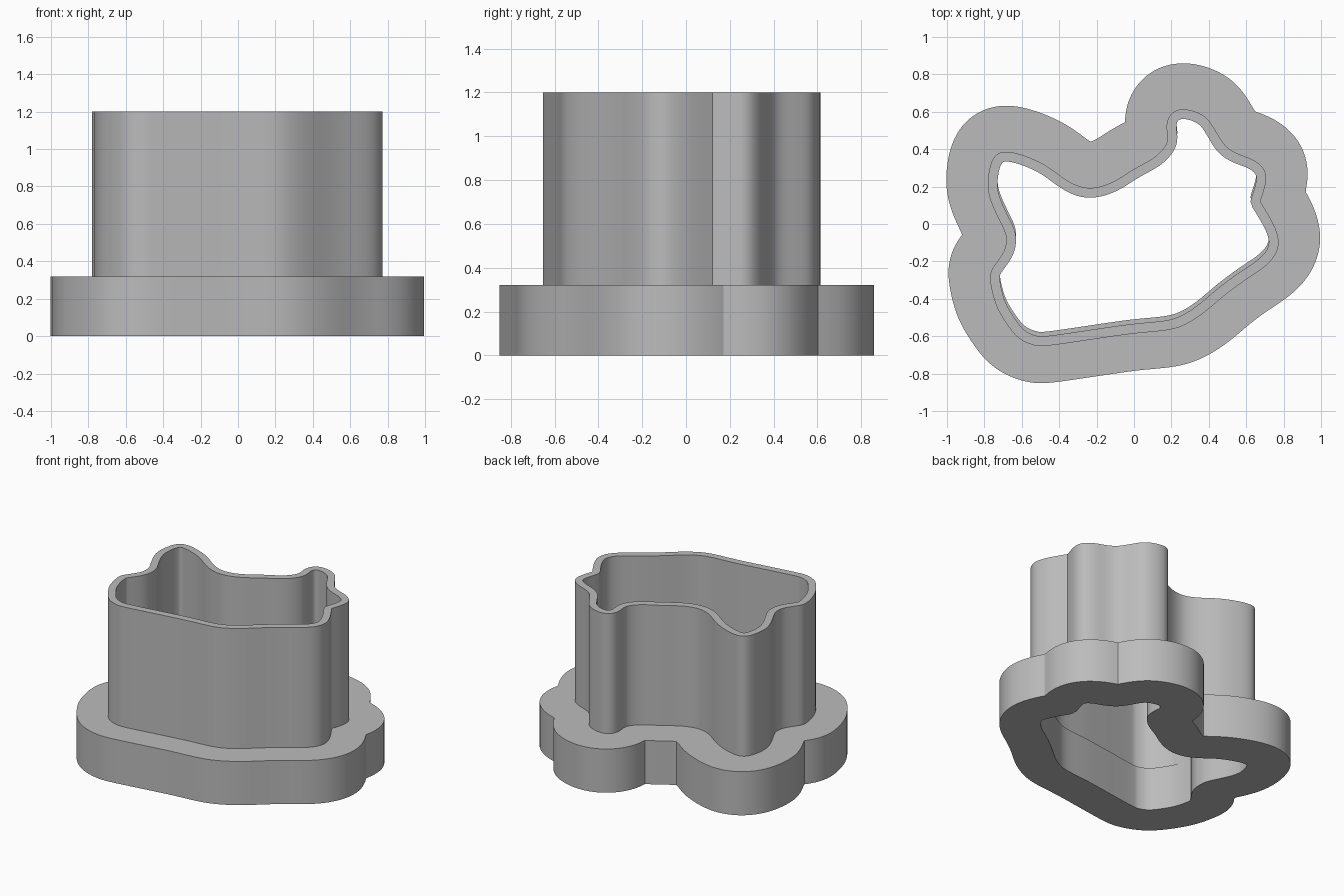
import bpy
import bmesh
from mathutils import Vector

BASE_TOP = 0.32
WALL_TOP = 1.2
WALL_THICKNESS = 0.052
FLANGE_WIDTH = 0.222
FLANGE_SHIFT = Vector((0, 0.024))
STEPS = 8

default = bpy.data.objects.get("Cube")
if default:
    bpy.data.objects.remove(default)

# Outer wall profile in hundredths, clockwise, starting at the sharp notch
PROFILE = [
    (67.5, 12), (71.5, 5.5), (75.5, -2), (77.5, -10), (75, -17.5), (68.5, -24),
    (58, -31), (48, -38.5), (38, -47), (29, -53), (19, -56.7), (0, -58.5),
    (-21, -61.5), (-45, -65), (-53, -65), (-62, -61), (-69, -52), (-74, -43),
    (-76.7, -32), (-76.7, -25.5), (-73, -20), (-69, -13.5), (-68.3, -6.5),
    (-71, 0), (-76, 10.5), (-78.3, 20), (-77, 31), (-73.5, 37.3), (-67, 38.7),
    (-57, 36), (-46.5, 31), (-37, 24), (-29, 20), (-21, 19.3), (-11, 22.5),
    (0, 29.5), (11, 35.5), (17, 42), (18, 47), (17.3, 52), (18.7, 57.5),
    (23, 61), (30, 61), (38, 57.5), (43, 51), (48.5, 42), (55.5, 37.5),
    (63.5, 34.5), (69.5, 29.5), (70.7, 22.5),
]


def smooth_outline(points):
    """Spline through the points, open at the notch so that it stays sharp."""
    path = [points[0]] + points + [points[0]] * 2
    outline = []
    for a, b, c, d in zip(path, path[1:], path[2:], path[3:]):
        for step in range(STEPS):
            t = step / STEPS
            outline.append((2 * b + (c - a) * t + (2 * a - 5 * b + 4 * c - d) * t ** 2
                            + (3 * b - a - 3 * c + d) * t ** 3) / 2)
    for _ in range(10):
        ring = outline + outline[:1]
        outline[1:] = [(p + 2 * q + r) / 4 for p, q, r in zip(ring, ring[1:], ring[2:])]
    return outline


def offset(outline, distance):
    """Parallel outline; positive goes outward, overlapping loops are dropped."""
    result = []
    count = len(outline)
    for i, point in enumerate(outline):
        tangent = (outline[(i + 1) % count] - outline[i - 1]).normalized()
        moved = point + Vector((-tangent.y, tangent.x)) * distance
        nearest = min((moved - other).length for other in outline)
        if nearest > abs(distance) - 0.002:
            result.append(moved)
    return result


def shifted(outline):
    return [p + FLANGE_SHIFT for p in outline]


def ring_solid(name, outer, inner, height, material):
    """Fill between two outlines and extrude upward from the ground."""
    bm = bmesh.new()
    for outline in (outer, inner):
        verts = [bm.verts.new((p.x, p.y, 0)) for p in outline]
        for i, vert in enumerate(verts):
            bm.edges.new((verts[i - 1], vert))
    bmesh.ops.triangle_fill(bm, edges=bm.edges[:], use_beauty=True, normal=(0, 0, -1))
    extruded = bmesh.ops.extrude_face_region(bm, geom=bm.faces[:], use_keep_orig=True)
    lifted = [g for g in extruded["geom"] if isinstance(g, bmesh.types.BMVert)]
    bmesh.ops.translate(bm, verts=lifted, vec=(0, 0, height))
    bmesh.ops.recalc_face_normals(bm, faces=bm.faces[:])
    mesh = bpy.data.meshes.new(name)
    bm.to_mesh(mesh)
    bm.free()
    mesh.materials.append(material)
    obj = bpy.data.objects.new(name, mesh)
    bpy.context.collection.objects.link(obj)
    bpy.ops.object.select_all(action="DESELECT")
    obj.select_set(True)
    bpy.context.view_layer.objects.active = obj
    bpy.ops.object.shade_smooth_by_angle(angle=0.5)


# Single grey plastic
grey = bpy.data.materials.new("grey_plastic")
grey.use_nodes = True
colour = (0.5, 0.5, 0.5, 1)
grey.diffuse_color = colour
grey.node_tree.nodes["Principled BSDF"].inputs["Base Color"].default_value = colour

wall_outer = smooth_outline([Vector(pair) / 100 for pair in PROFILE])
wall_inner = offset(wall_outer, -WALL_THICKNESS)
flange_outer = offset(wall_outer, FLANGE_WIDTH)

# Tall cutting wall, and the wide grip flange set slightly toward the back
ring_solid("cutting_wall", wall_outer, wall_inner, WALL_TOP, grey)
ring_solid("grip_flange", shifted(flange_outer), shifted(wall_inner), BASE_TOP, grey)
